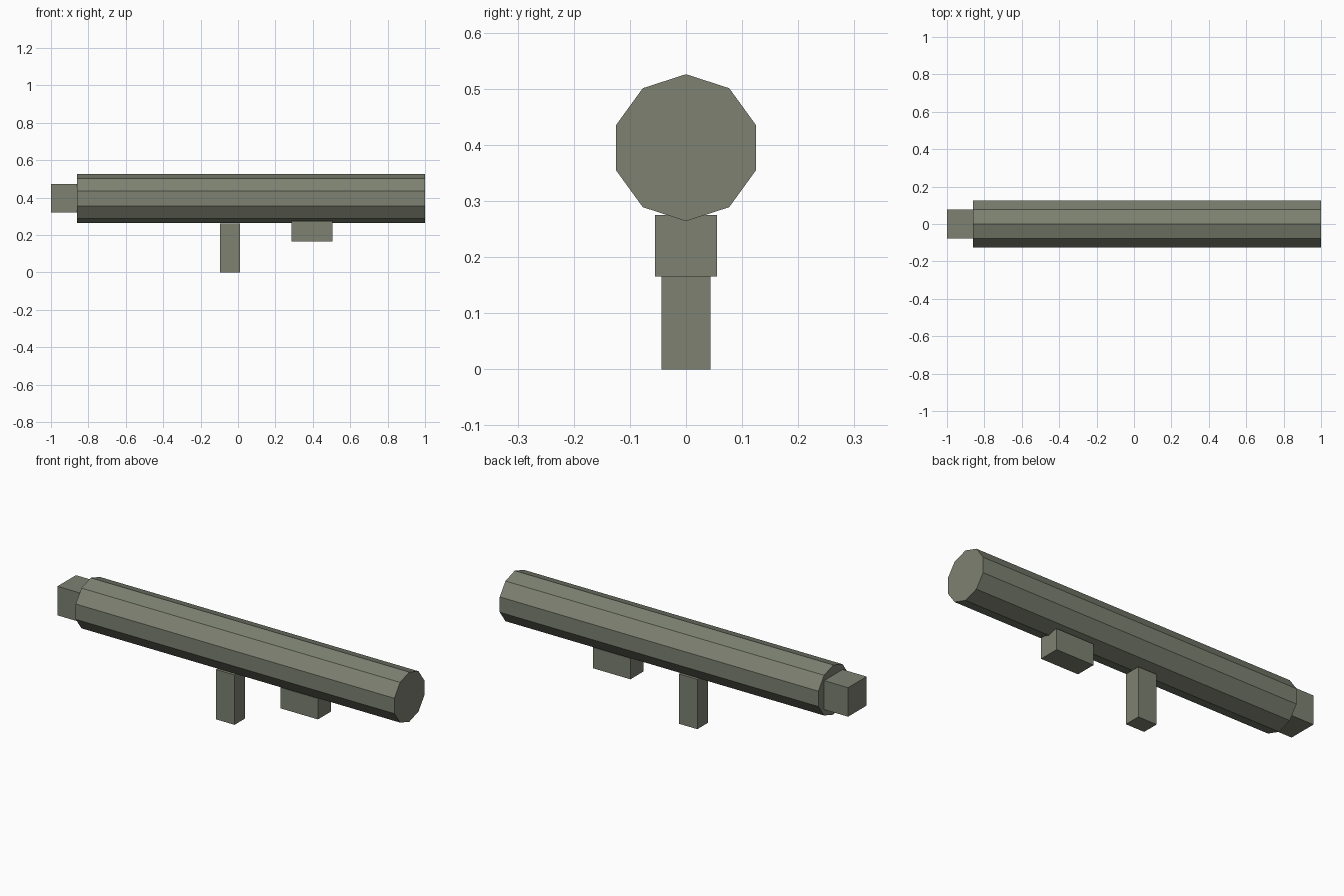
import bpy
from math import pi
from mathutils import Matrix

cube = bpy.data.objects.get("Cube")
if cube:
    bpy.data.objects.remove(cube, do_unlink=True)

# Single drab olive material
olive = bpy.data.materials.new("olive_grey")
olive.use_nodes = True
colour = (0.205, 0.22, 0.165, 1)
olive.diffuse_color = colour
olive.node_tree.nodes["Principled BSDF"].inputs["Base Color"].default_value = colour


def finish(name):
    obj = bpy.context.object
    obj.name = obj.data.name = name
    obj.data.materials.append(olive)
    return obj


def box(name, x, y, z):
    """Box from (min, max) ranges on each axis."""
    ranges = (x, y, z)
    bpy.ops.mesh.primitive_cube_add(size=1)
    obj = finish(name)
    obj.data.transform(Matrix.Diagonal([b - a for a, b in ranges] + [1]))
    obj.location = [(a + b) / 2 for a, b in ranges]


# Ten-sided main tube lying along x, flat side on top
bpy.ops.mesh.primitive_cylinder_add(vertices=10, radius=0.131, depth=1.86)
tube = finish("main_tube")
tube.data.transform(Matrix.Rotation(pi / 2, 4, "Y") @ Matrix.Rotation(pi / 2, 4, "Z"))
tube.location = (0.07, 0, 0.395)

# Rear block and the two parts hanging below the tube
box("rear_block", (-1, -0.86), (-0.077, 0.077), (0.32, 0.473))
box("grip", (-0.097, 0.011), (-0.044, 0.044), (0, 0.263))
box("lower_mount", (0.286, 0.505), (-0.055, 0.055), (0.165, 0.275))
